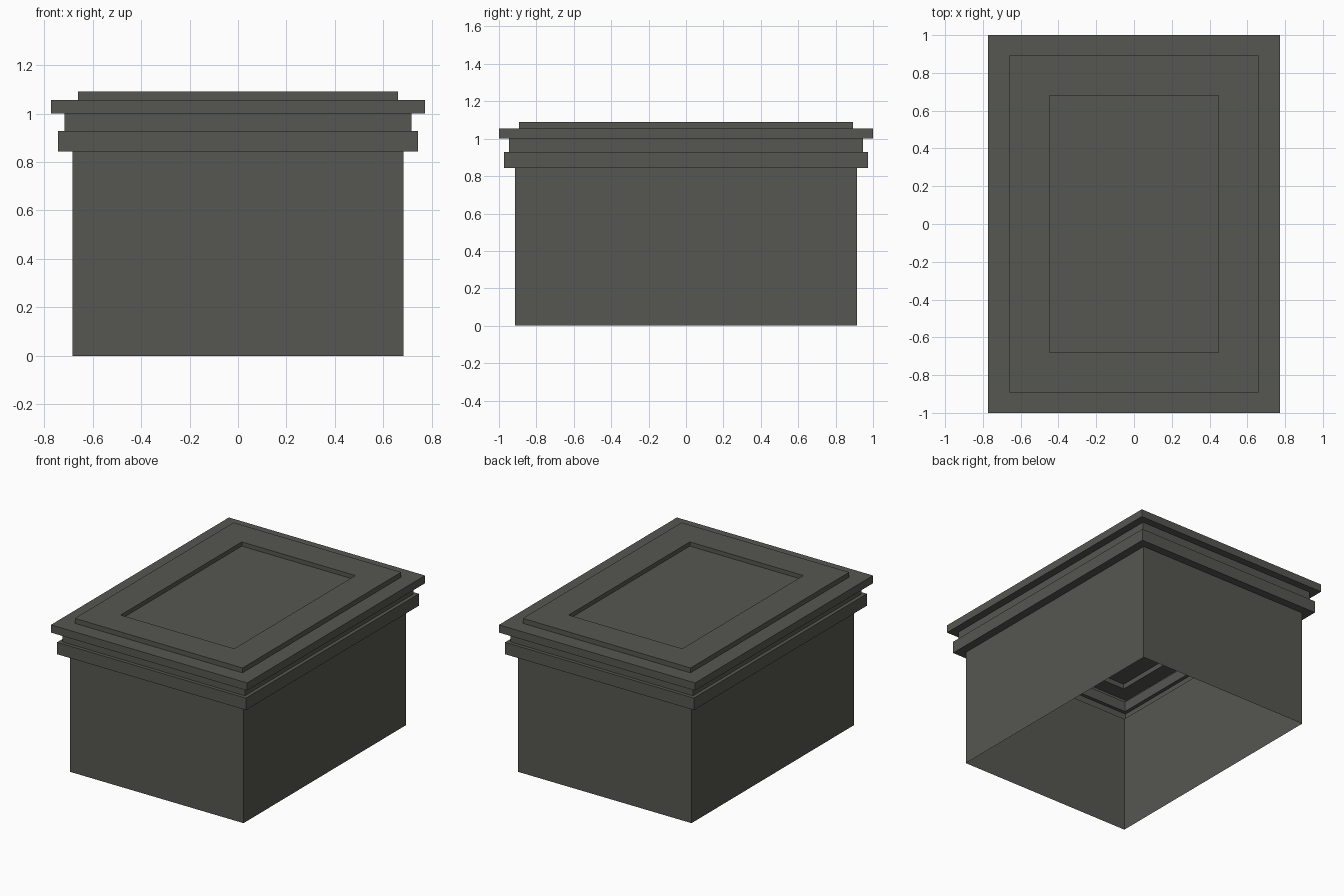
import bpy, bmesh

if "Cube" in bpy.data.objects:
    bpy.data.objects.remove(bpy.data.objects["Cube"])

# Colour
stone = bpy.data.materials.new("dark_grey_stone")
stone.diffuse_color = (0.093, 0.093, 0.082, 1)
stone.use_nodes = True
stone.node_tree.nodes["Principled BSDF"].inputs["Base Color"].default_value = stone.diffuse_color

# Stepped shell: half width, half depth, height of each rectangular ring, bottom to top
rings = [
    (0.683, 0.913, 0.0), (0.683, 0.913, 0.843),      # plain body
    (0.743, 0.972, 0.843), (0.743, 0.972, 0.928),    # lower band
    (0.717, 0.947, 0.928), (0.717, 0.947, 1.0),      # neck
    (0.772, 1.0, 1.0), (0.772, 1.0, 1.055),          # cap slab
    (0.66, 0.892, 1.055), (0.66, 0.892, 1.09),       # raised frame
    (0.447, 0.681, 1.09), (0.447, 0.681, 1.06),      # sunken panel
]

bm = bmesh.new()
prev = None
for hx, hy, z in rings:
    ring = [bm.verts.new((sx * hx, sy * hy, z))
            for sx, sy in ((-1, -1), (1, -1), (1, 1), (-1, 1))]
    if prev:
        for i in range(4):
            j = (i + 1) % 4
            bm.faces.new((prev[i], prev[j], ring[j], ring[i]))
    prev = ring
bm.faces.new(prev)  # panel floor; the underside stays open

mesh = bpy.data.meshes.new("stepped_pedestal")
bm.to_mesh(mesh)
bm.free()
mesh.materials.append(stone)
pedestal = bpy.data.objects.new("stepped_pedestal", mesh)
bpy.context.collection.objects.link(pedestal)
